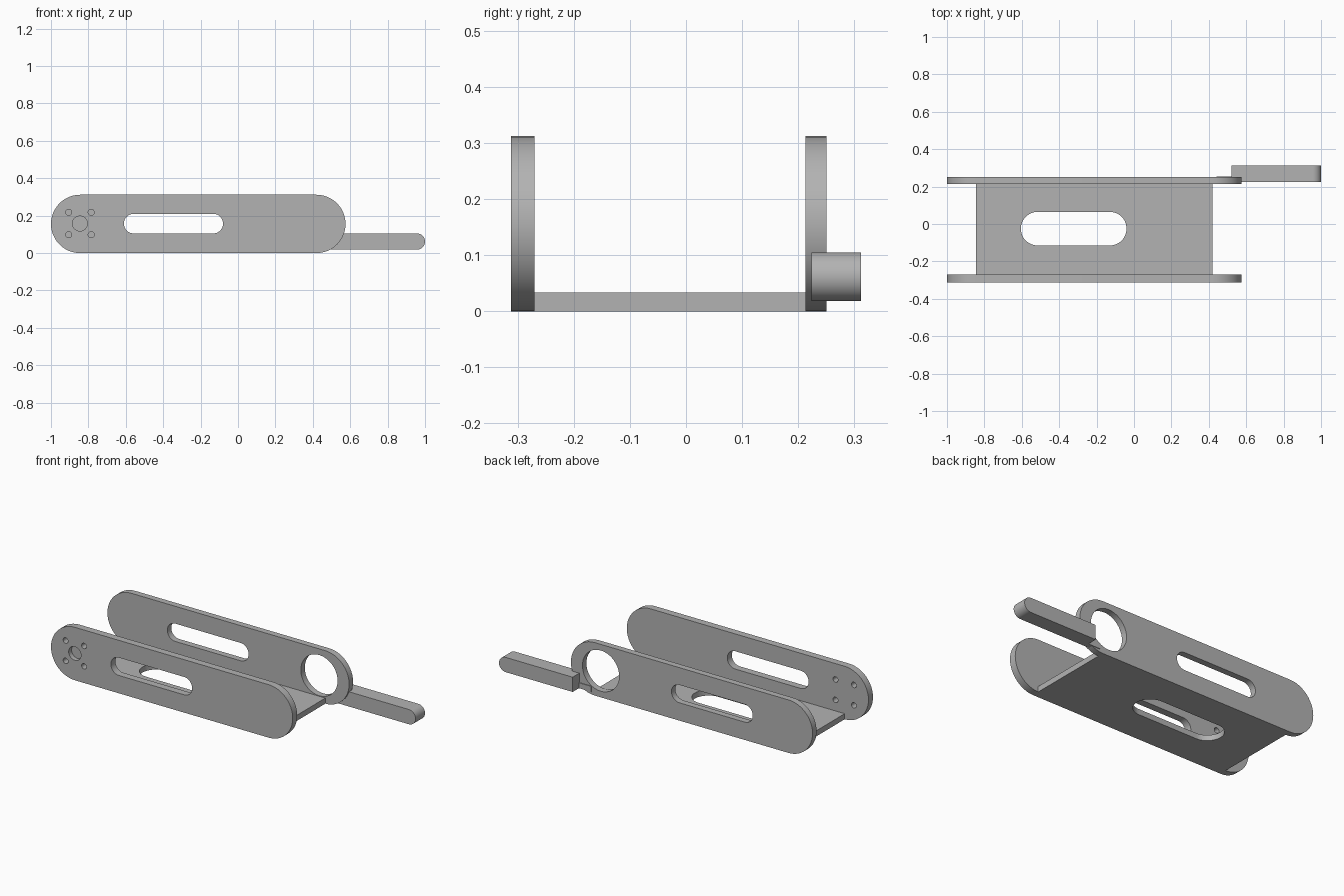
import bpy, bmesh, math
from mathutils import Matrix

old = bpy.data.objects.get("Cube")
if old:
    bpy.data.objects.remove(old, do_unlink=True)

grey = bpy.data.materials.new("plain grey")
grey.use_nodes = True
colour = (0.45, 0.45, 0.45, 1)
grey.diffuse_color = colour
grey.node_tree.nodes["Principled BSDF"].inputs["Base Color"].default_value = colour


def arc(cx, cy, r, start, sweep, n=24):
    return [(cx + r * math.cos(start + sweep * i / n),
             cy + r * math.sin(start + sweep * i / n)) for i in range(n + 1)]


def circle(cx, cy, r):
    return arc(cx, cy, r, 0, math.tau, 40)[:-1]


def slot(x0, x1, y0, y1):
    """Outline of a bar with two full round ends."""
    r, cy = (y1 - y0) / 2, (y0 + y1) / 2
    return (arc(x1 - r, cy, r, -math.pi / 2, math.pi)
            + arc(x0 + r, cy, r, math.pi / 2, math.pi))


def rect(x0, x1, y0, y1):
    return [(x0, y0), (x1, y0), (x1, y1), (x0, y1)]


def slab(name, outlines, low, high, upright=True):
    """Extrude an outline with holes between low and high, along y if upright, else z."""
    curve = bpy.data.curves.new(name, "CURVE")
    curve.dimensions, curve.fill_mode = "2D", "BOTH"
    curve.extrude = (high - low) / 2
    for points in outlines:
        spline = curve.splines.new("POLY")
        spline.points.add(len(points) - 1)
        for p, (x, y) in zip(spline.points, points):
            p.co = (x, y, 0, 1)
        spline.use_cyclic_u = True
    temp = bpy.data.objects.new(name + " outline", curve)
    mesh = bpy.data.meshes.new_from_object(temp)
    bpy.data.objects.remove(temp)
    bpy.data.curves.remove(curve)

    mid = (low + high) / 2
    if upright:
        mesh.transform(Matrix.Translation((0, mid, 0)) @ Matrix.Rotation(math.pi / 2, 4, "X"))
    else:
        mesh.transform(Matrix.Translation((0, 0, mid)))
    bm = bmesh.new()
    bm.from_mesh(mesh)
    bmesh.ops.remove_doubles(bm, verts=bm.verts, dist=0.00001)
    bmesh.ops.recalc_face_normals(bm, faces=bm.faces)
    bm.to_mesh(mesh)
    bm.free()
    mesh.materials.clear()
    mesh.materials.append(grey)

    obj = bpy.data.objects.new(name, mesh)
    bpy.context.collection.objects.link(obj)
    bpy.ops.object.select_all(action="DESELECT")
    obj.select_set(True)
    bpy.context.view_layer.objects.active = obj
    bpy.ops.object.shade_smooth_by_angle(angle=math.radians(30))
    return obj


side = slot(-1, 0.575, 0, 0.312)
window = slot(-0.61, -0.08, 0.105, 0.21)
hub_x, hub_z = -0.845, 0.158

# Front side plate with a ring of screw holes around a blind pocket
screws = [circle(hub_x + sx * 0.06, hub_z + sz * 0.06, 0.016)
          for sx in (-1, 1) for sz in (-1, 1)]
pocket = circle(hub_x, hub_z, 0.04)
slab("front_plate", [side, window, pocket] + screws, -0.312, -0.27)
slab("pocket_floor", [pocket], -0.285, -0.27)

# Back side plate with a large round opening
slab("back_plate", [side, window, circle(0.38, 0.156, 0.12)], 0.213, 0.25)

# Floor joining the plates
slab("base", [rect(-0.845, 0.42, -0.27, 0.213), slot(-0.605, -0.04, -0.115, 0.065)],
     0, 0.033, upright=False)

# Handle bar, rounded at its free end, and the thin tongue fixing it to the plate
r = 0.0435
handle = [(0.52, 0.018)] + arc(1 - r, 0.018 + r, r, -math.pi / 2, math.pi) + [(0.52, 0.105)]
slab("handle", [handle], 0.224, 0.312)
slab("handle_tongue", [rect(0.44, 0.52, 0.018, 0.05)], 0.224, 0.254)
